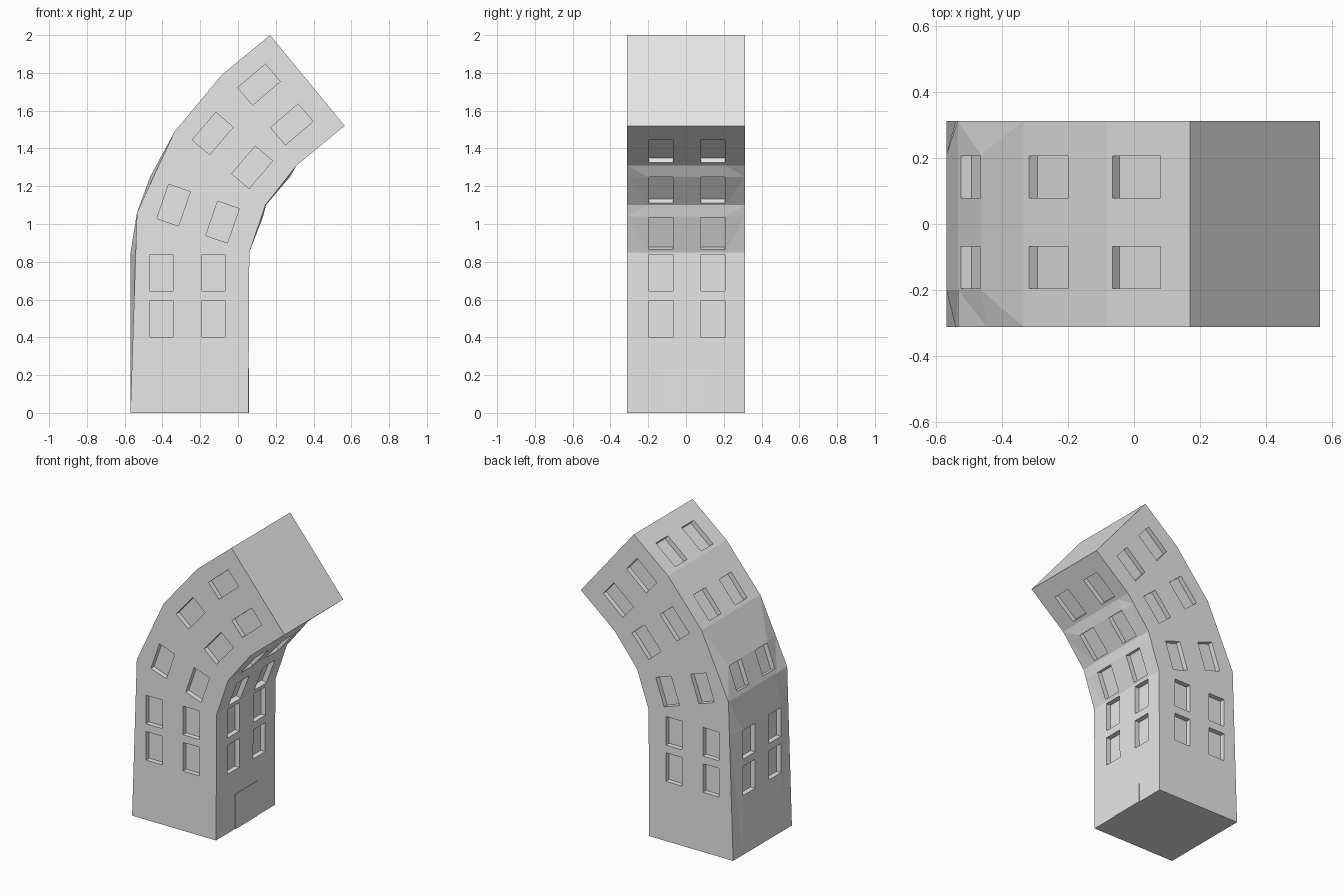
import bpy
import bmesh
import math
from mathutils import Matrix, Vector

cube = bpy.data.objects.get("Cube")
if cube:
    bpy.data.objects.remove(cube, do_unlink=True)

HALF = 0.3125      # half width of the building in y
DEPTH = 0.033      # window recess
WIDTH = 0.127      # side window width
COLUMNS = (-0.132, 0.143)

grey = bpy.data.materials.new("light_grey_plaster")
grey.use_nodes = True
grey.diffuse_color = (0.8, 0.8, 0.8, 1)
grey.node_tree.nodes["Principled BSDF"].inputs["Base Color"].default_value = (0.8, 0.8, 0.8, 1)


def make_object(name, bm):
    bmesh.ops.recalc_face_normals(bm, faces=bm.faces[:])
    mesh = bpy.data.meshes.new(name)
    bm.to_mesh(mesh)
    bm.free()
    mesh.materials.append(grey)
    obj = bpy.data.objects.new(name, mesh)
    bpy.context.collection.objects.link(obj)
    return obj


def add_box(bm, centre, along, normal, width, length, depth):
    """Box with its length along one direction and its depth along the wall normal."""
    along, normal = Vector(along).normalized(), Vector(normal).normalized()
    across = along.cross(normal)
    turn = Matrix((across, normal, along)).transposed().to_4x4()
    size = Matrix.Diagonal((width, depth, length, 1))
    bmesh.ops.create_cube(bm, size=1, matrix=Matrix.Translation(centre) @ turn @ size)


# Bent wall profiles: (x at the corners, x at the middle of the wall, z)
outer = [(-0.57, -0.57, 0), (-0.542, -0.57, 0.84), (-0.535, -0.535, 1.06),
         (-0.447, -0.465, 1.25), (-0.335, -0.335, 1.49), (-0.085, -0.085, 1.79),
         (0.17, 0.17, 2.0)]
inner = [(0.055, 0.055, 0), (0.06, 0.06, 0.85), (0.125, 0.133, 1.04),
         (0.145, 0.148, 1.1), (0.263, 0.275, 1.25), (0.31, 0.31, 1.31),
         (0.565, 0.565, 1.52)]
outline = outer + inner[::-1]

# Building shell: four slices across y, bridged and capped
bm = bmesh.new()
slices = []
for y, column in ((-HALF, 0), (-0.2, 1), (0.21, 1), (HALF, 0)):
    slices.append([bm.verts.new((p[column], y, p[2])) for p in outline])
count = len(outline)
for a, b in zip(slices, slices[1:]):
    for i in range(count):
        j = (i + 1) % count
        bm.faces.new((a[i], a[j], b[j], b[i]))
bm.faces.new(slices[0])
bm.faces.new(slices[-1])
bmesh.ops.connect_verts_nonplanar(bm, angle_limit=0.01, faces=bm.faces[:])
building = make_object("building_walls", bm)

# Window recesses
bm = bmesh.new()

# Side walls: lower and upper end of each row as (x, z)
outer_rows = [((-0.57, 0.4), (-0.57, 0.595)), ((-0.57, 0.645), (-0.57, 0.838)),
              ((-0.525, 1.087), (-0.467, 1.245)), ((-0.318, 1.51), (-0.2, 1.652)),
              ((-0.065, 1.806), (0.08, 1.926))]
inner_rows = [((0.057, 0.4), (0.058, 0.595)), ((0.058, 0.645), (0.06, 0.838)),
              ((0.066, 0.866), (0.131, 1.035)), ((0.157, 1.11), (0.273, 1.248)),
              ((0.328, 1.325), (0.474, 1.445))]
for low, high in outer_rows + inner_rows:
    low, high = Vector((low[0], 0, low[1])), Vector((high[0], 0, high[1]))
    run = high - low
    for y in COLUMNS:
        centre = (low + high) / 2 + Vector((0, y, 0))
        add_box(bm, centre, run, (run.z, 0, -run.x), WIDTH, run.length, 2 * DEPTH)

# Front and back walls: x, z and lean angle in degrees
face_windows = [(-0.405, 0.498, 0), (-0.13, 0.498, 0),
                (-0.405, 0.742, 0), (-0.13, 0.742, 0),
                (-0.341, 1.10, 19), (-0.082, 1.01, 19),
                (-0.134, 1.479, 40.5), (0.075, 1.30, 40.5),
                (0.111, 1.738, 49.6), (0.285, 1.527, 49.6)]
for x, z, lean in face_windows:
    a = math.radians(lean)
    for y in (-HALF, HALF):
        add_box(bm, (x, y, z), (math.sin(a), 0, math.cos(a)), (0, 1, 0),
                0.121, 0.192, 2 * DEPTH)
cutter = make_object("window_cutter", bm)
cutter.hide_render = True

cut = building.modifiers.new("windows", "BOOLEAN")
cut.object = cutter
cut.operation = "DIFFERENCE"
cut.solver = "EXACT"
bpy.context.view_layer.objects.active = building
bpy.ops.object.modifier_apply(modifier=cut.name)
bpy.data.objects.remove(cutter, do_unlink=True)

# Door: thin plate on the inner wall
bm = bmesh.new()
add_box(bm, (0.056, 0.003, 0.118), (0, 0, 1), (1, 0, 0), 0.228, 0.236, 0.006)
make_object("door", bm)
